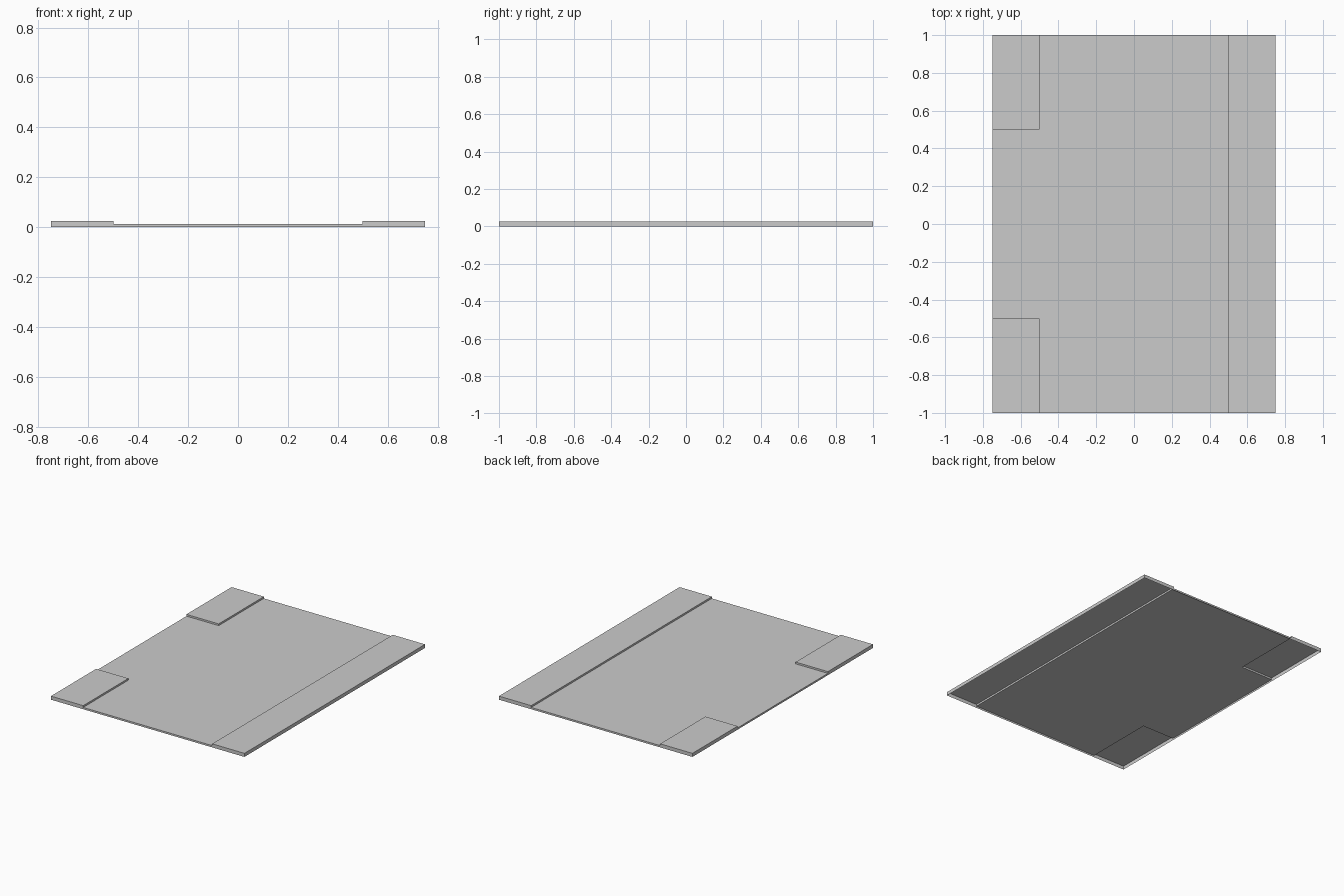
import bpy, bmesh

if "Cube" in bpy.data.objects:
    bpy.data.objects.remove(bpy.data.objects["Cube"])

LOW, HIGH = 0.0125, 0.025
XS = (-0.75, -0.5, 0.5, 0.75)
YS = (-1.0, -0.5, 0.5, 1.0)


def height(i, j):
    """Top level of a cell; zero outside the panel."""
    if not (0 <= i < 3 and 0 <= j < 3):
        return 0.0
    raised = i == 2 or (i == 0 and j != 1)  # right strip and two left corners
    return HIGH if raised else LOW


bm = bmesh.new()


def quad(*pts):
    bm.faces.new([bm.verts.new(p) for p in pts])


for i in range(3):
    for j in range(3):
        z = height(i, j)
        x0, x1, y0, y1 = XS[i], XS[i + 1], YS[j], YS[j + 1]
        # Top surface
        quad((x0, y0, z), (x1, y0, z), (x1, y1, z), (x0, y1, z))
        # Outer rims and steps down to lower neighbours (underside stays open)
        sides = (
            (0, -1, (x0, y0), (x1, y0)),
            (1, 0, (x1, y0), (x1, y1)),
            (0, 1, (x1, y1), (x0, y1)),
            (-1, 0, (x0, y1), (x0, y0)),
        )
        for di, dj, a, b in sides:
            zn = height(i + di, j + dj)
            if zn < z:
                quad((*a, zn), (*b, zn), (*b, z), (*a, z))

bmesh.ops.remove_doubles(bm, verts=bm.verts[:], dist=1e-5)

mesh = bpy.data.meshes.new("stepped_panel")
bm.to_mesh(mesh)
bm.free()
panel = bpy.data.objects.new("stepped_panel", mesh)
bpy.context.collection.objects.link(panel)
